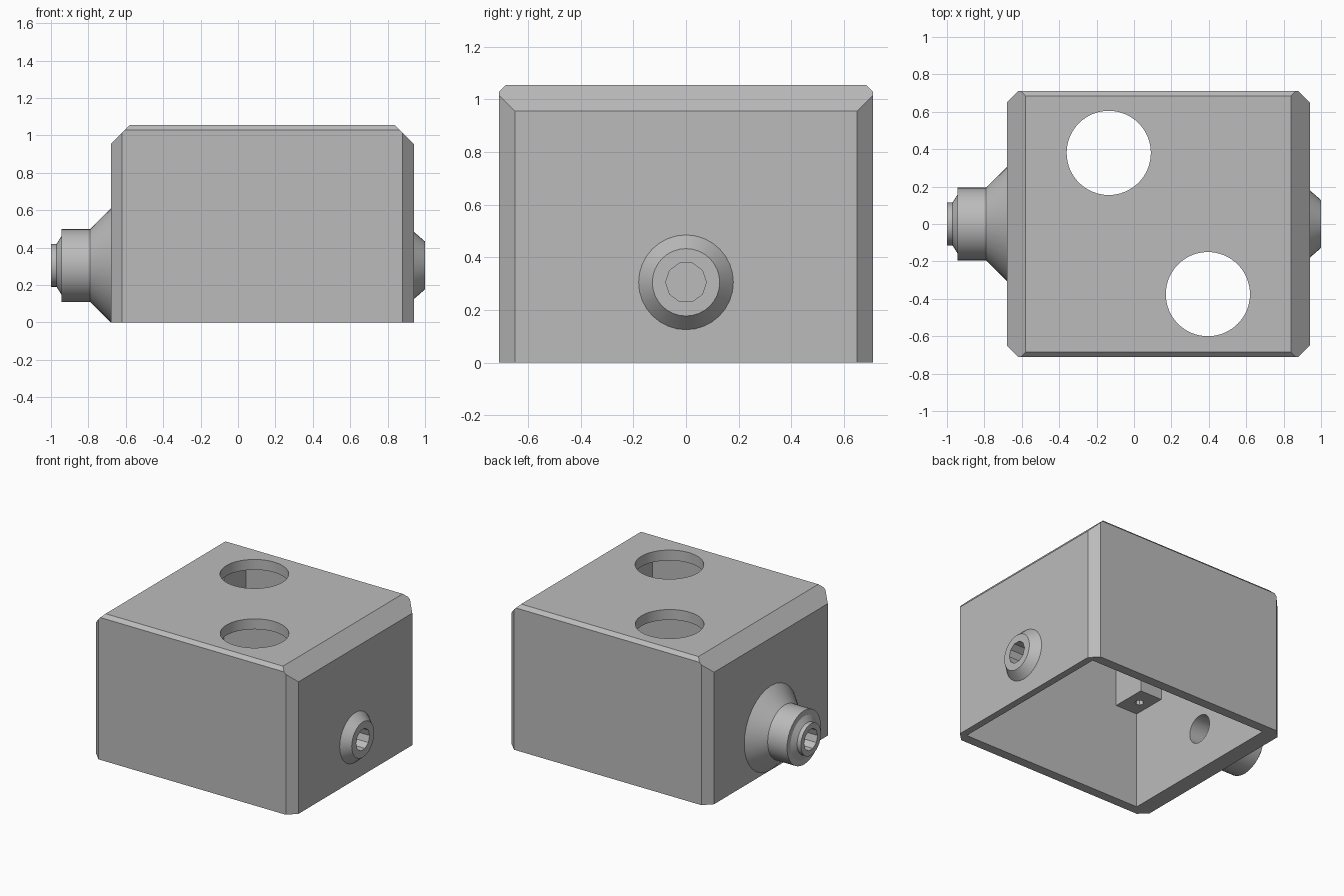
import bpy, bmesh, math
from mathutils import Vector, Matrix

start = bpy.data.objects.get("Cube")
if start:
    bpy.data.objects.remove(start, do_unlink=True)

grey = bpy.data.materials.new("light_grey")
grey.use_nodes = True
grey.diffuse_color = (0.5, 0.5, 0.5, 1)
grey.node_tree.nodes["Principled BSDF"].inputs["Base Color"].default_value = (0.5, 0.5, 0.5, 1)

# Main dimensions
X0, X1, Y, H = -0.68, 0.94, 0.71, 1.055      # outer shell
IX0, IX1, IY, CEIL = -0.56, 0.89, 0.64, 0.98  # inner cavity
AXIS_Z = 0.305


def finish(name, bm):
    bmesh.ops.recalc_face_normals(bm, faces=bm.faces)
    mesh = bpy.data.meshes.new(name)
    bm.to_mesh(mesh)
    bm.free()
    mesh.materials.append(grey)
    obj = bpy.data.objects.new(name, mesh)
    bpy.context.collection.objects.link(obj)
    return obj


def box_mesh(lo, hi):
    lo, hi = Vector(lo), Vector(hi)
    bm = bmesh.new()
    size = Matrix.Diagonal((*(hi - lo), 1))
    bmesh.ops.create_cube(bm, size=1, matrix=Matrix.Translation((lo + hi) / 2) @ size)
    return bm


def rod(name, centre, radius, length, sides, along_x=False):
    bm = bmesh.new()
    turn = Matrix.Rotation(math.pi / 2, 4, "Y") if along_x else Matrix()
    bmesh.ops.create_cone(bm, cap_ends=True, segments=sides, radius1=radius, radius2=radius,
                          depth=length, matrix=Matrix.Translation(centre) @ turn)
    return finish(name, bm)


def lathe(name, profile, sides):
    """Turn an (x, radius) profile around the horizontal boss axis."""
    bm = bmesh.new()
    verts = [bm.verts.new((x, 0, AXIS_Z + r)) for x, r in profile]
    edges = [bm.edges.new(pair) for pair in zip(verts, verts[1:])]
    bmesh.ops.spin(bm, geom=verts + edges, cent=(0, 0, AXIS_Z), axis=(1, 0, 0),
                   angle=math.tau, steps=sides)
    bmesh.ops.remove_doubles(bm, verts=bm.verts, dist=0.0005)
    return finish(name, bm)


def activate(obj):
    bpy.ops.object.select_all(action="DESELECT")
    obj.select_set(True)
    bpy.context.view_layer.objects.active = obj


def cut(obj, *cutters):
    activate(obj)
    for cutter in cutters:
        cutter.hide_render = True
        mod = obj.modifiers.new("cut", "BOOLEAN")
        mod.operation = "DIFFERENCE"
        mod.solver = "EXACT"
        mod.object = cutter
        bpy.ops.object.modifier_apply(modifier=mod.name)
        bpy.data.objects.remove(cutter, do_unlink=True)


def chamfer(bm, point, normal):
    res = bmesh.ops.bisect_plane(bm, geom=bm.verts[:] + bm.edges[:] + bm.faces[:],
                                 plane_co=point, plane_no=normal, clear_outer=True)
    rim = [e for e in res["geom_cut"] if isinstance(e, bmesh.types.BMEdge)]
    bmesh.ops.contextual_create(bm, geom=rim)


# Housing: chamfered block, open underneath
bm = box_mesh((X0, -Y, 0), (X1, Y, H))
for x, sx in ((X0, -1), (X1, 1)):
    chamfer(bm, (x, 0, H - 0.1), (sx, 0, 1))
for s in (-1, 1):
    chamfer(bm, (0, s * Y, H - 0.025), (0, s, 1))
for x, sx in ((X0, -1), (X1, 1)):
    for s in (-1, 1):
        chamfer(bm, (x, s * (Y - 0.06), 0), (sx, s, 0))
housing = finish("housing", bm)
cut(housing,
    finish("cavity", box_mesh((IX0, -IY, -0.2), (IX1, IY, CEIL))),
    rod("top_hole_back", (-0.135, 0.38, 1), 0.225, 0.4, 64),
    rod("top_hole_front", (0.395, -0.375, 1), 0.225, 0.4, 64),
    rod("right_wall_bore", (-0.62, 0, AXIS_Z), 0.1, 0.3, 32, True),
    rod("left_wall_bore", (0.92, 0, AXIS_Z), 0.077, 0.2, 10, True))

# Corner screw posts hanging from the ceiling
for x_name, wall, edge in (("right", IX0 - 0.01, -0.385), ("left", IX1 + 0.01, 0.715)):
    for y_name, s in (("front", -1), ("back", 1)):
        ys = sorted((s * (IY + 0.01), s * 0.39))
        xs = sorted((wall, edge))
        post = finish(f"screw_post_{y_name}_{x_name}",
                      box_mesh((xs[0], ys[0], 0.7), (xs[1], ys[1], CEIL + 0.005)))
        cut(post, rod("screw_hole", ((wall + edge) / 2, s * 0.515, 0.7), 0.03, 0.4, 8))

# Stepped cable boss on the right wall, bored from both ends
big = lathe("right_boss", [(X0, 0), (X0, 0.305), (-0.79, 0.195), (-0.945, 0.195),
                           (-0.945, 0.155), (-0.97, 0.115), (-1, 0.115), (-1, 0)], 32)
cut(big,
    rod("outer_bore", (-0.95, 0, AXIS_Z), 0.077, 0.2, 10, True),
    rod("inner_bore", (-0.7, 0, AXIS_Z), 0.1, 0.24, 32, True))

# Small conical boss on the left wall
small = lathe("left_boss", [(X1, 0), (X1, 0.18), (1, 0.128), (1, 0)], 32)
cut(small, rod("boss_bore", (0.97, 0, AXIS_Z), 0.077, 0.2, 10, True))

for obj in (housing, big, small):
    activate(obj)
    bpy.ops.object.shade_smooth_by_angle(angle=math.radians(25))
